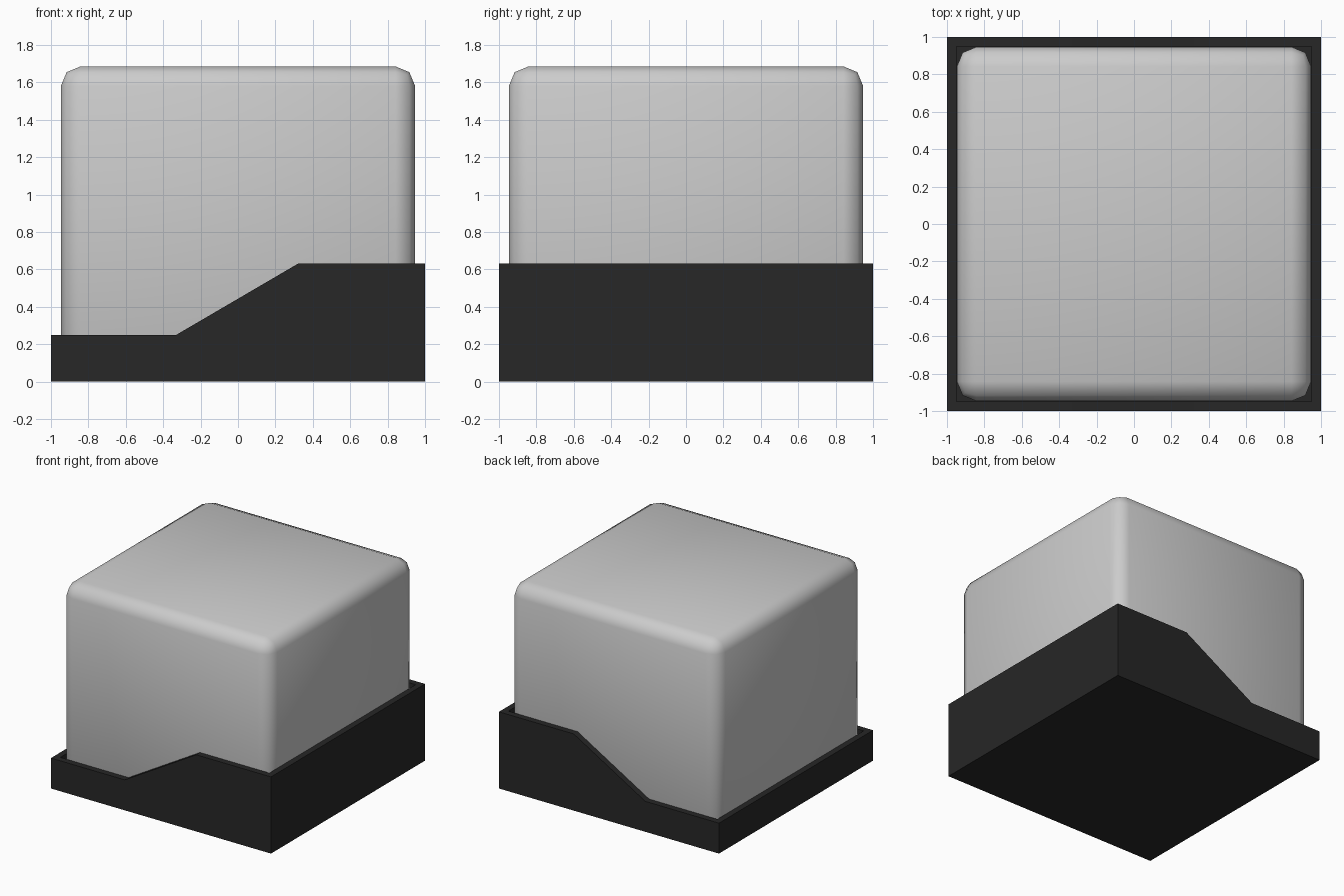
import bpy, bmesh

if "Cube" in bpy.data.objects:
    bpy.data.objects.remove(bpy.data.objects["Cube"])


def box(name, size_xy, z0, z1):
    bpy.ops.mesh.primitive_cube_add(size=1, location=(0, 0, (z0 + z1) / 2))
    ob = bpy.context.object
    ob.name = name
    ob.scale = (size_xy, size_xy, z1 - z0)
    bpy.ops.object.transform_apply(location=True, rotation=False, scale=True)
    return ob


def prism(name, profile, half_depth):
    """Extrude an x-z profile along y."""
    bm = bmesh.new()
    face = bm.faces.new([bm.verts.new((x, -half_depth, z)) for x, z in profile])
    ext = bmesh.ops.extrude_face_region(bm, geom=[face])
    verts = [g for g in ext["geom"] if isinstance(g, bmesh.types.BMVert)]
    bmesh.ops.translate(bm, verts=verts, vec=(0, 2 * half_depth, 0))
    bmesh.ops.recalc_face_normals(bm, faces=bm.faces)
    me = bpy.data.meshes.new(name)
    bm.to_mesh(me)
    bm.free()
    ob = bpy.data.objects.new(name, me)
    bpy.context.collection.objects.link(ob)
    return ob


FLOOR = 0.05

# stepped housing with a sloped side wall
housing = prism("housing", [(-1, 0), (1, 0), (1, 0.63), (0.32, 0.63),
                            (-0.33, 0.25), (-1, 0.25)], 1.0)
black = bpy.data.materials.new("black_plastic")
black.diffuse_color = (0.02, 0.02, 0.02, 1)
black.use_nodes = True
black.node_tree.nodes["Principled BSDF"].inputs["Base Color"].default_value = black.diffuse_color
housing.data.materials.append(black)

# square socket that holds the key
cutter = box("socket_cutter", 1.9, FLOOR, 1.0)
cutter.data.materials.append(black)
cutter.hide_render = True
cut = housing.modifiers.new("socket", "BOOLEAN")
cut.operation = "DIFFERENCE"
cut.solver = "EXACT"
cut.object = cutter
bpy.context.view_layer.objects.active = housing
bpy.ops.object.modifier_apply(modifier=cut.name)
bpy.data.objects.remove(cutter)

# rounded block seated in the socket
block = box("rounded_block", 1.894, FLOOR, 1.685)
bevel = block.modifiers.new("rounding", "BEVEL")
bevel.width = 0.105
bevel.segments = 2
bevel.limit_method = "NONE"
for p in block.data.polygons:
    p.use_smooth = True
